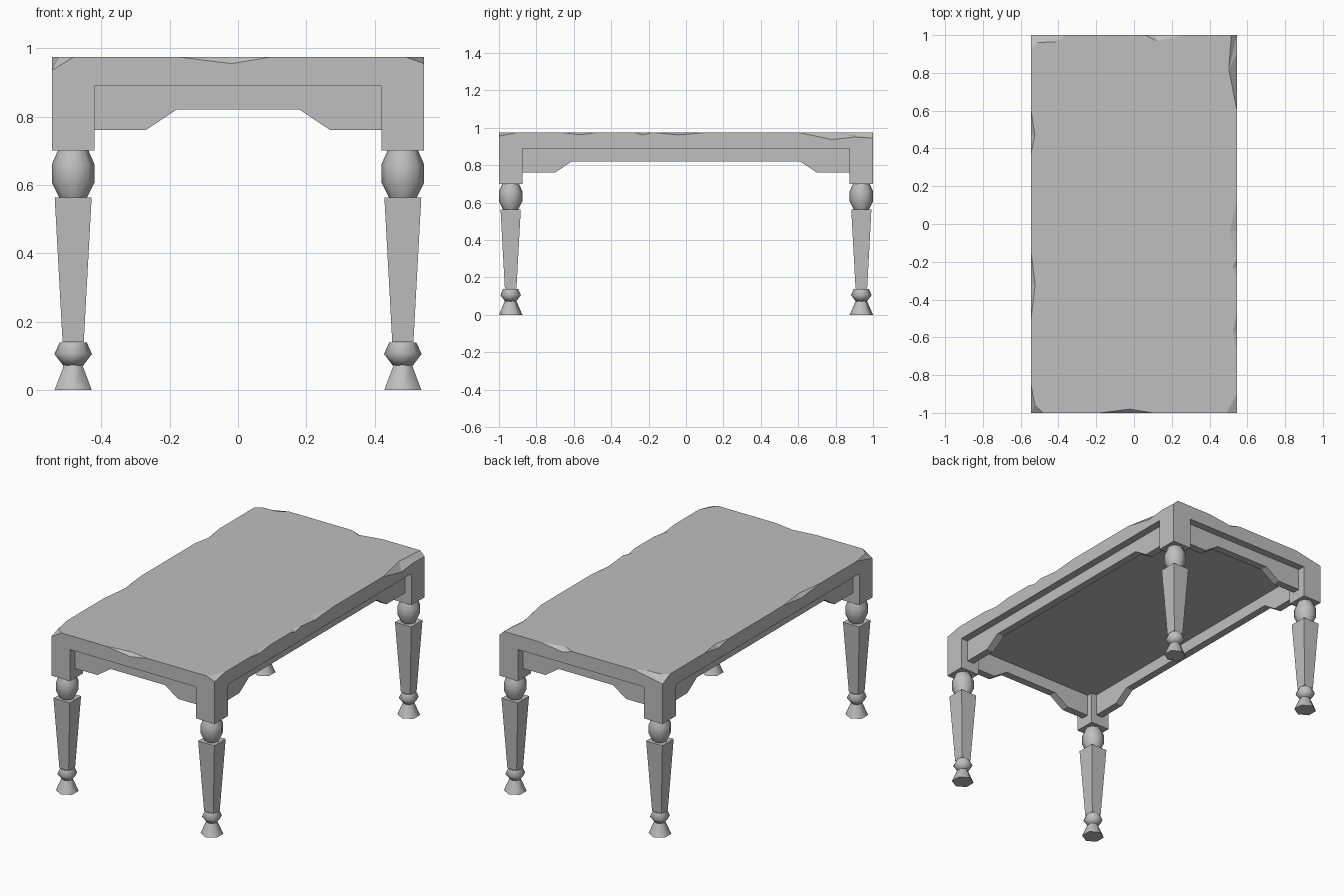
import bpy
import bmesh
from math import cos, sin, pi, radians

cube = bpy.data.objects.get("Cube")
if cube:
    bpy.data.objects.remove(cube, do_unlink=True)

HX, HY = 0.545, 1.0            # half width and half length
TOP, UNDER, POST_LOW = 0.975, 0.89, 0.70
POST = 0.125                   # corner post width
RECESS, THICK = 0.045, 0.045   # apron setback and thickness

grey = bpy.data.materials.new("stone grey")
grey.use_nodes = True
colour = (0.52, 0.52, 0.52, 1)
grey.diffuse_color = colour
grey.node_tree.nodes["Principled BSDF"].inputs["Base Color"].default_value = colour


def finish(name, bm, smooth=False):
    bmesh.ops.recalc_face_normals(bm, faces=bm.faces[:])
    mesh = bpy.data.meshes.new(name)
    bm.to_mesh(mesh)
    bm.free()
    mesh.materials.append(grey)
    obj = bpy.data.objects.new(name, mesh)
    bpy.context.collection.objects.link(obj)
    if smooth:
        bpy.ops.object.select_all(action="DESELECT")
        obj.select_set(True)
        bpy.context.view_layer.objects.active = obj
        bpy.ops.object.shade_smooth_by_angle(angle=radians(61))
    return obj


def loft(name, rings, smooth=False):
    """Skin a stack of equal point rings and cap both ends."""
    bm = bmesh.new()
    loops = [[bm.verts.new(p) for p in ring] for ring in rings]
    n = len(loops[0])
    for low, high in zip(loops, loops[1:]):
        for i in range(n):
            j = (i + 1) % n
            bm.faces.new((low[i], low[j], high[j], high[i]))
    bm.faces.new(loops[0])
    bm.faces.new(loops[-1])
    return finish(name, bm, smooth)


def turned(name, x, y, profile, sides):
    """Lathe a (radius, z) profile with a vertex on the y axis."""
    angles = [pi / 2 + 2 * pi * i / sides for i in range(sides)]
    rings = [[(x + r * cos(a), y + r * sin(a), z) for a in angles] for r, z in profile]
    return loft(name, rings, smooth=True)


def square(x, y, half, z):
    return [(x + sx * half, y + sy * half, z)
            for sx, sy in ((-1, -1), (1, -1), (1, 1), (-1, 1))]


# Chipped tabletop: each chip is (points on the top, points on the side)
def edge_chip(side, start, end, middle, inset, drop):
    def place(t, depth):
        return {"front": (t, -HY + depth), "back": (t, HY - depth),
                "left": (HX - depth, t), "right": (-HX + depth, t)}[side]
    tops = [place(start, 0), place(middle, inset), place(end, 0)]
    return tops, [(*place(middle, 0), TOP - drop)]


chips = [
    ([(-HX, -0.85), (-0.525, -0.96), (-0.48, -HY)], [(-HX, -HY, 0.935)]),
    edge_chip("front", -0.18, 0.10, -0.02, 0.02, 0.02),
    ([(0.49, -HY), (HX, -0.90)], [(HX, -HY, 0.955)]),
    edge_chip("left", -0.67, -0.47, -0.57, 0.022, 0.012),
    edge_chip("left", -0.28, -0.18, -0.23, 0.025, 0.013),
    edge_chip("left", -0.18, 0.12, -0.04, 0.04, 0.013),
    ([(HX, 0.60), (0.502, 0.82), (0.515, HY)],
     [(HX, 0.78, 0.937), (HX, 0.90, 0.95), (HX, HY, 0.945)]),
    edge_chip("back", 0.27, 0.06, 0.12, 0.03, 0.02),
    ([(-0.36, HY), (-0.41, 0.965), (-0.51, 0.96), (-HX, 0.93)], [(-HX, HY, 0.94)]),
    edge_chip("right", 0.60, 0.37, 0.47, 0.02, 0.02),
    edge_chip("right", -0.15, -0.50, -0.32, 0.022, 0.02),
]

bm = bmesh.new()
cache = {}


def vert(p):
    key = tuple(round(c, 4) for c in p)
    if key not in cache:
        cache[key] = bm.verts.new(key)
    return cache[key]


def add_face(points):
    loop = []
    for p in points:
        v = vert(p)
        if not loop or loop[-1] != v:
            loop.append(v)
    if len(set(loop)) > 2:
        bm.faces.new(loop)


rim, chain = [], []
for tops, lows in chips:
    tops = [(*p, TOP) for p in tops]
    inner, last = tops[:-1], tops[-1]
    for p, q in zip(inner, inner[1:]):
        add_face((lows[0], p, q))
    strip = lows + [last]
    for p, q in zip(strip, strip[1:]):
        add_face((inner[-1], p, q))
    for p in tops:
        if not rim or vert(rim[-1]) != vert(p):
            rim.append(p)
    chain += [tops[0], *lows, last]
add_face(rim)

# Tabletop sides run between the four lowered corners
corners = [i for i, p in enumerate(chain) if abs(p[0]) == HX and abs(p[1]) == HY]
for k, start in enumerate(corners):
    end = corners[(k + 1) % len(corners)]
    run = chain[start:end + 1] if end > start else chain[start:] + chain[:end + 1]
    add_face(run + [(*run[-1][:2], UNDER), (*run[0][:2], UNDER)])
add_face([(sx * HX, sy * HY, UNDER) for sx, sy in ((-1, -1), (1, -1), (1, 1), (-1, 1))])
finish("tabletop", bm)


# Aprons with a raised centre section
def apron(name, along_x, sign):
    half, low, high = (HX, 0.27, 0.18) if along_x else (HY, 0.70, 0.61)
    end = half - POST / 2
    right = [(end, UNDER), (end, 0.76), (low, 0.76), (high, 0.82)]
    outline = right + [(-t, z) for t, z in reversed(right)]
    outer = (HY if along_x else HX) - RECESS
    rings = []
    for d in (outer, outer - THICK):
        rings.append([(t, sign * d, z) if along_x else (sign * d, t, z) for t, z in outline])
    loft(name, rings)


apron("front_apron", True, -1)
apron("back_apron", True, 1)
apron("left_apron", False, 1)
apron("right_apron", False, -1)

# Corner posts and legs
bulb = [(0.04, 0.562), (0.0625, 0.607), (0.0625, 0.66), (0.045, 0.70)]
ring = [(0.03, 0.072), (0.055, 0.105), (0.04, 0.138)]
foot = [(0.0625, 0), (0.031, 0.073)]
for sx, x_name in ((1, "left"), (-1, "right")):
    for sy, y_name in ((-1, "front"), (1, "back")):
        x, y = sx * (HX - POST / 2), sy * (HY - POST / 2)
        tag = y_name + "_" + x_name
        loft(tag + "_post", [square(x, y, POST / 2, z) for z in (POST_LOW, UNDER)])
        turned(tag + "_leg_bulb", x, y, bulb, 8)
        loft(tag + "_leg_shaft", [square(x, y, 0.031, 0.14), square(x, y, 0.054, 0.563)])
        turned(tag + "_leg_ring", x, y, ring, 8)
        turned(tag + "_foot", x, y, foot, 6)
